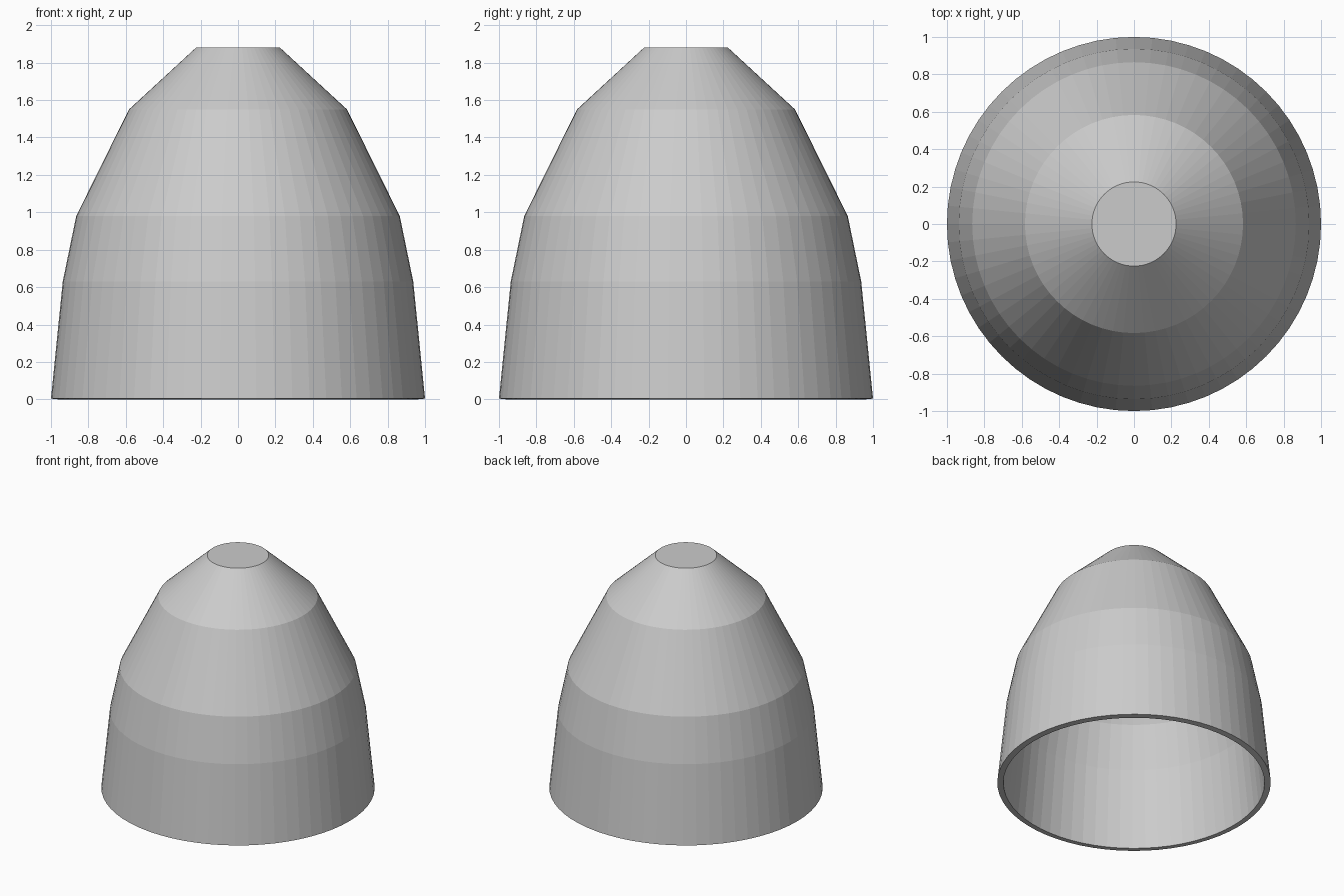
import bpy, bmesh, math

if "Cube" in bpy.data.objects:
    bpy.data.objects.remove(bpy.data.objects["Cube"])

SIDES = 64
WALL = 0.045
# outer profile (radius, height), rim to crown
PROFILE = [(1.0, 0.004), (0.937, 0.63), (0.865, 0.98), (0.583, 1.55), (0.225, 1.88)]

grey = bpy.data.materials.new("light_grey")
grey.diffuse_color = (0.6, 0.6, 0.6, 1)
grey.use_nodes = True
grey.node_tree.nodes["Principled BSDF"].inputs["Base Color"].default_value = grey.diffuse_color

# bell-shaped shell, closed by a flat disc on top
bm = bmesh.new()
rings = [[bm.verts.new((r * math.cos(2 * math.pi * i / SIDES),
                        r * math.sin(2 * math.pi * i / SIDES), z))
          for i in range(SIDES)] for r, z in PROFILE]
for low, high in zip(rings, rings[1:]):
    for i in range(SIDES):
        j = (i + 1) % SIDES
        bm.faces.new((low[i], low[j], high[j], high[i]))
bm.faces.new(rings[-1])

mesh = bpy.data.meshes.new("bell_shell")
bm.to_mesh(mesh)
bm.free()
mesh.materials.append(grey)
shell = bpy.data.objects.new("bell_shell", mesh)
bpy.context.collection.objects.link(shell)

# wall thickness grows inward, leaving the underside open
wall = shell.modifiers.new("wall", 'SOLIDIFY')
wall.thickness = WALL
wall.offset = -1
wall.use_even_offset = True
